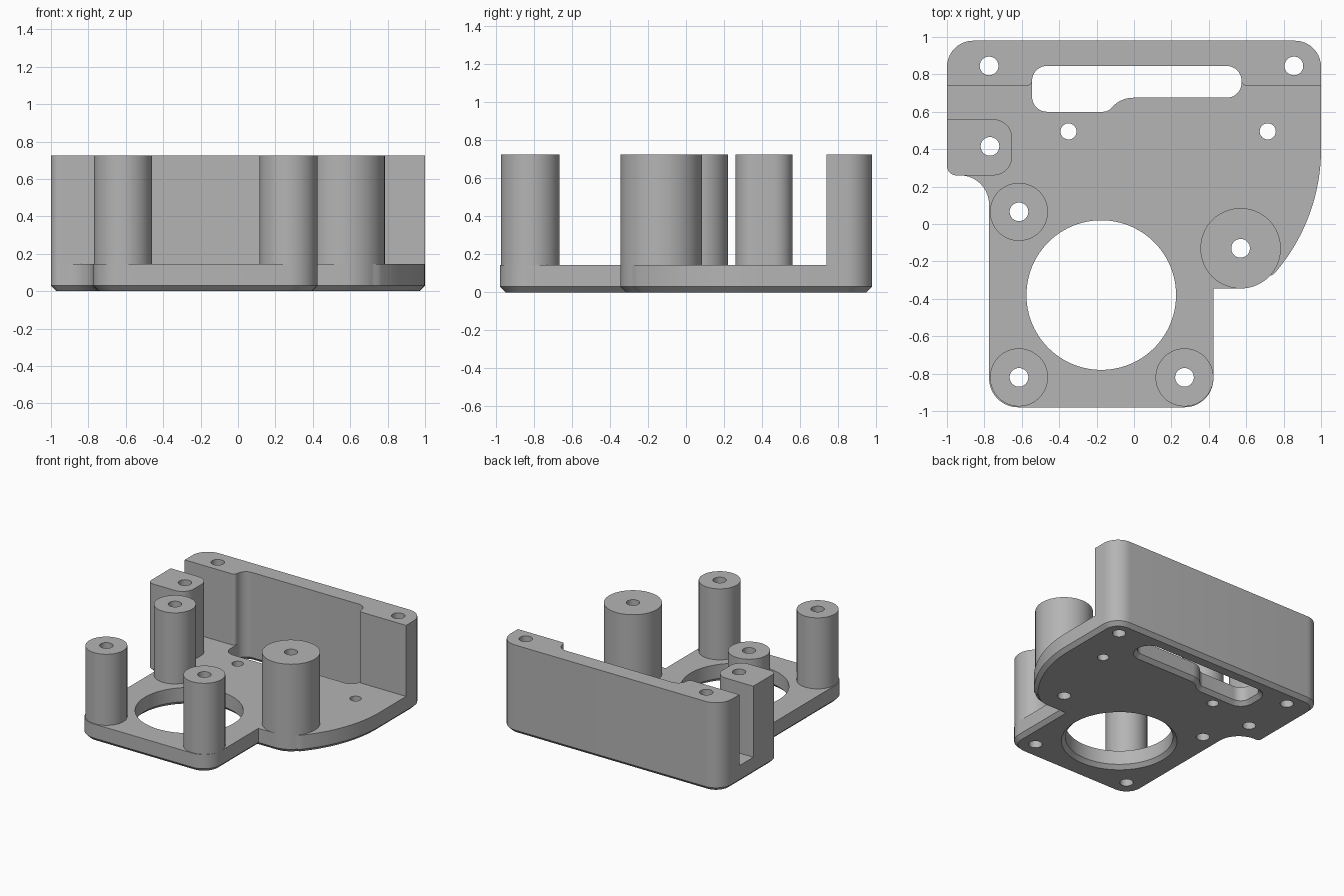
import bpy, bmesh, math
from mathutils import Vector

if "Cube" in bpy.data.objects:
    bpy.data.objects.remove(bpy.data.objects["Cube"])

grey = bpy.data.materials.new("plain grey")
grey.use_nodes = True
grey.diffuse_color = (0.46, 0.46, 0.46, 1)
grey.node_tree.nodes["Principled BSDF"].inputs["Base Color"].default_value = grey.diffuse_color

PLATE, TOP, CHAMFER = 0.145, 0.725, 0.03


def arc(cx, cy, r, start, end, n):
    """Points on an arc, angles in degrees."""
    angles = [math.radians(start + (end - start) * i / n) for i in range(n + 1)]
    return [(cx + r * math.cos(a), cy + r * math.sin(a), 0) for a in angles]


def circle(cx, cy, r, n=64):
    return [Vector(p[:2]) for p in arc(cx, cy, r, 0, 360, n)[:-1]]


def rounded(corners, steps=10):
    """Outline from (x, y, fillet radius) corners."""
    out = []
    for i, (x, y, r) in enumerate(corners):
        p = Vector((x, y))
        if not r:
            out.append(p)
            continue
        a = (Vector(corners[i - 1][:2]) - p).normalized()
        b = (Vector(corners[(i + 1) % len(corners)][:2]) - p).normalized()
        half = a.angle(b) / 2
        centre = p + (a + b).normalized() * r / math.sin(half)
        u = p + a * r / math.tan(half) - centre
        v = p + b * r / math.tan(half) - centre
        sweep = math.pi - 2 * half
        for k in range(steps + 1):
            t = k / steps
            w = u * math.sin((1 - t) * sweep) + v * math.sin(t * sweep)
            out.append(centre + w / math.sin(sweep))
    return out


def offset(outline, d):
    """Grow a counter-clockwise outline by d (negative shrinks it)."""
    out = []
    for i, p in enumerate(outline):
        e1 = (p - outline[i - 1]).normalized()
        e2 = (outline[(i + 1) % len(outline)] - p).normalized()
        n1, n2 = Vector((e1.y, -e1.x)), Vector((e2.y, -e2.x))
        out.append(p + (n1 + n2) * d / (1 + n1.dot(n2)))
    return out


def solid(name, outlines, levels):
    """Loft each outline through (z, offset) levels and cap the ends."""
    bm = bmesh.new()
    for outline in outlines:
        rings = [[bm.verts.new((p.x, p.y, z)) for p in offset(outline, d)]
                 for z, d in levels]
        for lo, hi in zip(rings, rings[1:]):
            for i in range(len(lo)):
                bm.faces.new((lo[i - 1], lo[i], hi[i], hi[i - 1]))
        bm.faces.new(rings[0][::-1])
        bm.faces.new(rings[-1])
    bmesh.ops.recalc_face_normals(bm, faces=bm.faces)
    mesh = bpy.data.meshes.new(name)
    bm.to_mesh(mesh)
    bm.free()
    mesh.materials.append(grey)
    obj = bpy.data.objects.new(name, mesh)
    bpy.context.collection.objects.link(obj)
    return obj


def cut(obj, cutters):
    bpy.ops.object.select_all(action='DESELECT')
    bpy.context.view_layer.objects.active = obj
    obj.select_set(True)
    for c in cutters:
        mod = obj.modifiers.new("cut", 'BOOLEAN')
        mod.operation, mod.solver, mod.object = 'DIFFERENCE', 'EXACT', c
        bpy.ops.object.modifier_apply(modifier=mod.name)
    bpy.ops.object.shade_smooth_by_angle(angle=math.radians(30))


# Base plate outline, with a swept curve on the left side
plate_outline = rounded(
    [(-0.775, -0.98, 0.155), (0.425, -0.98, 0.155), (0.425, -0.345, 0)]
    + arc(0.57, -0.13, 0.215, -90, -43, 10)
    + arc(-0.01, 0.4, 1.01, -41.5, 0, 24)
    + [(1, 0.98, 0.14), (-1, 0.98, 0.14), (-1, 0.26, 0.05), (-0.775, 0.26, 0.155)])
plate = solid("base_plate", [plate_outline],
              [(0, -CHAMFER), (CHAMFER, 0), (PLATE, 0)])

# Slotted back wall
wall_outline = rounded([
    (-1, 0.74, 0), (-0.545, 0.74, 0.025), (-0.545, 0.845, 0.08),
    (0.575, 0.845, 0.08), (0.575, 0.74, 0.025), (1, 0.74, 0),
    (1, 0.98, 0.14), (-1, 0.98, 0.14)])
upright = [(PLATE, 0), (TOP, 0)]
parts = [solid("back_wall", [wall_outline], upright)]

# Side block
block_outline = rounded([(-1, 0.26, 0.05), (-0.652, 0.26, 0.1),
                         (-0.652, 0.56, 0.1), (-1, 0.56, 0)])
parts.append(solid("side_block", [block_outline], upright))

# Round standoff posts
posts = {"back_right_post": (-0.615, 0.065, 0.155),
         "front_right_post": (-0.615, -0.82, 0.155),
         "front_left_post": (0.27, -0.82, 0.155),
         "large_post": (0.57, -0.13, 0.215)}
for name, spec in posts.items():
    parts.append(solid(name, [circle(*spec)], upright))

# Screw holes through plate and uprights
holes = [(x, y, 0.05) for x, y, r in posts.values()]
holes += [(-0.775, 0.845, 0.05), (0.855, 0.845, 0.05), (-0.77, 0.415, 0.05),
          (-0.35, 0.495, 0.043), (0.715, 0.495, 0.043)]
drill = solid("drill_cutter", [circle(*h, 32) for h in holes], [(-0.1, 0), (1, 0)])

# Large bore and long slot, both chamfered underneath
slot_outline = rounded([
    (-0.545, 0.6, 0.08), (-0.14, 0.6, 0.06), (-0.07, 0.675, 0.15),
    (0.575, 0.675, 0.08), (0.575, 0.845, 0.08), (-0.545, 0.845, 0.08)])
opening = solid("opening_cutter", [circle(-0.175, -0.38, 0.4, 96), slot_outline],
                [(-0.02, CHAMFER + 0.02), (CHAMFER, 0), (1, 0)])

cut(plate, [drill, opening])
for part in parts:
    cut(part, [drill])
for helper in (drill, opening):
    helper.hide_render = True
    bpy.data.objects.remove(helper)
